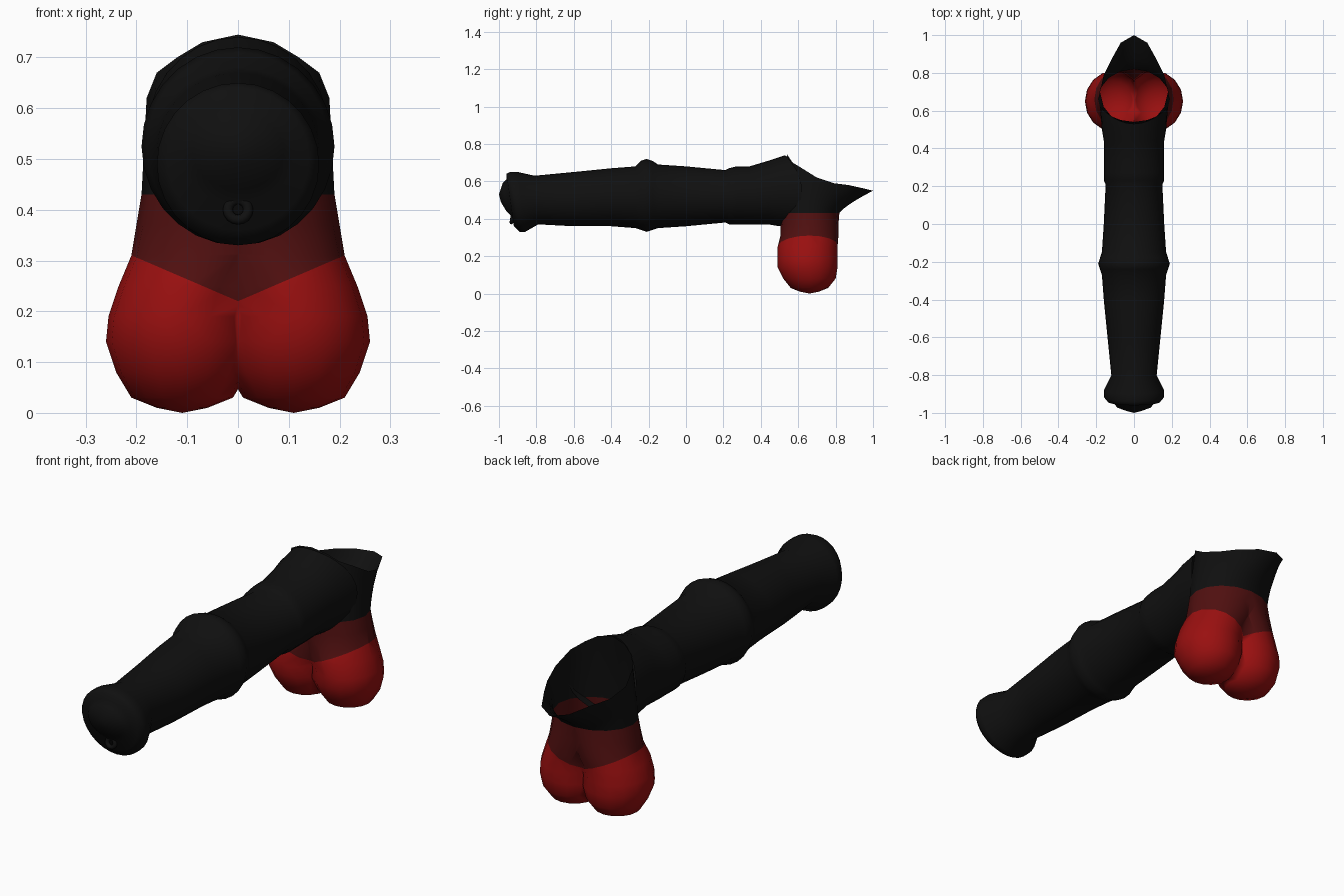
import bpy, bmesh, math
from mathutils import Vector

cube = bpy.data.objects.get("Cube")
if cube:
    bpy.data.objects.remove(cube, do_unlink=True)


def material(name, rgb):
    m = bpy.data.materials.new(name)
    m.use_nodes = True
    m.diffuse_color = (*rgb, 1)
    b = m.node_tree.nodes["Principled BSDF"]
    b.inputs["Base Color"].default_value = (*rgb, 1)
    b.inputs["Roughness"].default_value = 0.6
    return m


BLACK = material("black", (0.005, 0.005, 0.005))
RED = material("red", (0.32, 0.005, 0.005))
DARK_RED = material("dark red", (0.08, 0.005, 0.005))


def loft(rings, pole=None):
    """Skin closed rings; an optional pole closes the first one."""
    bm = bmesh.new()
    rows = [[bm.verts.new(p) for p in r] for r in rings]
    n = len(rows[0])
    for a, b in zip(rows, rows[1:]):
        for i in range(n):
            j = (i + 1) % n
            bm.faces.new((a[i], a[j], b[j], b[i]))
    if pole:
        p = bm.verts.new(pole)
        for i in range(n):
            bm.faces.new((p, rows[0][(i + 1) % n], rows[0][i]))
    bmesh.ops.recalc_face_normals(bm, faces=bm.faces[:])
    return bm


def finish(name, bm, *mats):
    for f in bm.faces:
        f.smooth = True
    me = bpy.data.meshes.new(name)
    bm.to_mesh(me)
    bm.free()
    for m in mats:
        me.materials.append(m)
    ob = bpy.data.objects.new(name, me)
    bpy.context.collection.objects.link(ob)
    return ob


# Shaft: rings given as top y, top z, bottom y, bottom z, half width
SHAFT = [
    (-.99, .56, -.99, .49, .04), (-.98, .59, -.96, .44, .09),
    (-.96, .61, -.93, .41, .11), (-.96, .64, -.92, .36, .14),
    (-.94, .65, -.89, .33, .16), (-.90, .65, -.86, .33, .16),
    (-.81, .63, -.79, .37, .12), (-.60, .65, -.60, .36, .14),
    (-.40, .67, -.40, .36, .16), (-.27, .68, -.27, .35, .17),
    (-.24, .71, -.24, .34, .18), (-.21, .72, -.21, .33, .19),
    (-.18, .71, -.18, .34, .18), (-.15, .69, -.15, .35, .17),
    (0, .68, 0, .36, .16), (.21, .66, .21, .38, .15),
    (.23, .67, .23, .37, .16), (.27, .68, .27, .37, .16),
    (.34, .68, .34, .37, .16), (.44, .71, .44, .37, .16),
    (.50, .73, .50, .36, .17), (.53, .74, .53, .36, .18)]
N = 28
rings = []
for k, (yt, zt, yb, zb, w) in enumerate(SHAFT):
    top, bot = Vector((0, yt, zt)), Vector((0, yb, zb))
    mid, half = (top + bot) / 2, (top - bot) / 2
    ring = []
    for i in range(N):
        a = math.tau * i / N
        p = mid + half * math.cos(a) + Vector((w * math.sin(a), 0, 0))
        if k == len(SHAFT) - 1:      # end wraps around the rounded root
            p.y += 0.09 * math.sin(a) ** 2
        ring.append(p)
    rings.append(ring)
finish("shaft", loft(rings, (0, -1, .53)), BLACK)

# Small raised ring at the tip
bpy.ops.mesh.primitive_torus_add(major_radius=.02, minor_radius=.01, major_segments=16,
                                 minor_segments=8, location=(0, -.93, .4),
                                 rotation=(math.radians(80), 0, 0))
tip = bpy.context.object
tip.name = "tip_ring"
tip.data.materials.append(BLACK)
bpy.ops.object.shade_smooth()

# Root: open collar rising from the oval base to the slanted rim
RIM = [(0, .54, .745), (.07, .55, .73), (.12, .57, .7), (.16, .62, .67), (.18, .70, .62),
       (.16, .79, .59), (.12, .87, .58), (.07, .96, .56), (0, 1, .55)]
rim = RIM + [(-x, y, z) for x, y, z in RIM[-2:0:-1]]
S = len(rim)
rings = []
for step in range(6):
    s = step / 5
    ring = []
    for i, (x, y, z) in enumerate(rim):
        a = math.tau * i / S
        bx, by = .19 * math.sin(a), .66 - .16 * math.cos(a)
        ring.append((bx + (x - bx) * s, by + (y - by) * s ** 1.3, .43 + (z - .43) * s))
    rings.append(ring)
finish("root_collar", loft(rings), BLACK)

# Sac: one lobe as z, centre x, radius x, centre y, radius y; mirrored
LOBE = [
    (.01, .11, .05, .66, .05), (.03, .11, .1, .66, .1), (.08, .11, .13, .66, .14),
    (.14, .11, .15, .65, .16), (.19, .11, .145, .65, .16), (.25, .09, .145, .65, .16),
    (.31, .06, .15, .66, .155), (.37, .03, .17, .66, .155), (.43, 0, .19, .66, .16)]
rings = [[(cx + rx * math.sin(math.tau * i / S), cy - ry * math.cos(math.tau * i / S), z)
          for i in range(S)] for z, cx, rx, cy, ry in LOBE]
bm = loft(rings, (.11, .66, 0))
bmesh.ops.bisect_plane(bm, geom=bm.verts[:] + bm.edges[:] + bm.faces[:],
                       plane_co=(0, 0, 0), plane_no=(1, 0, 0), clear_inner=True)
# Sloped cut divides the dark upper band from the red below
cut_co, cut_no = Vector((0, 0, .22)), Vector((-.43, 0, 1)).normalized()
bmesh.ops.bisect_plane(bm, geom=bm.verts[:] + bm.edges[:] + bm.faces[:],
                       plane_co=cut_co, plane_no=cut_no)
for f in bm.faces:
    f.material_index = int((f.calc_center_median() - cut_co).dot(cut_no) > 0)
sac = finish("sac", bm, RED, DARK_RED)
mirror = sac.modifiers.new("mirror", 'MIRROR')
mirror.use_clip = True
mirror.merge_threshold = 0.002
